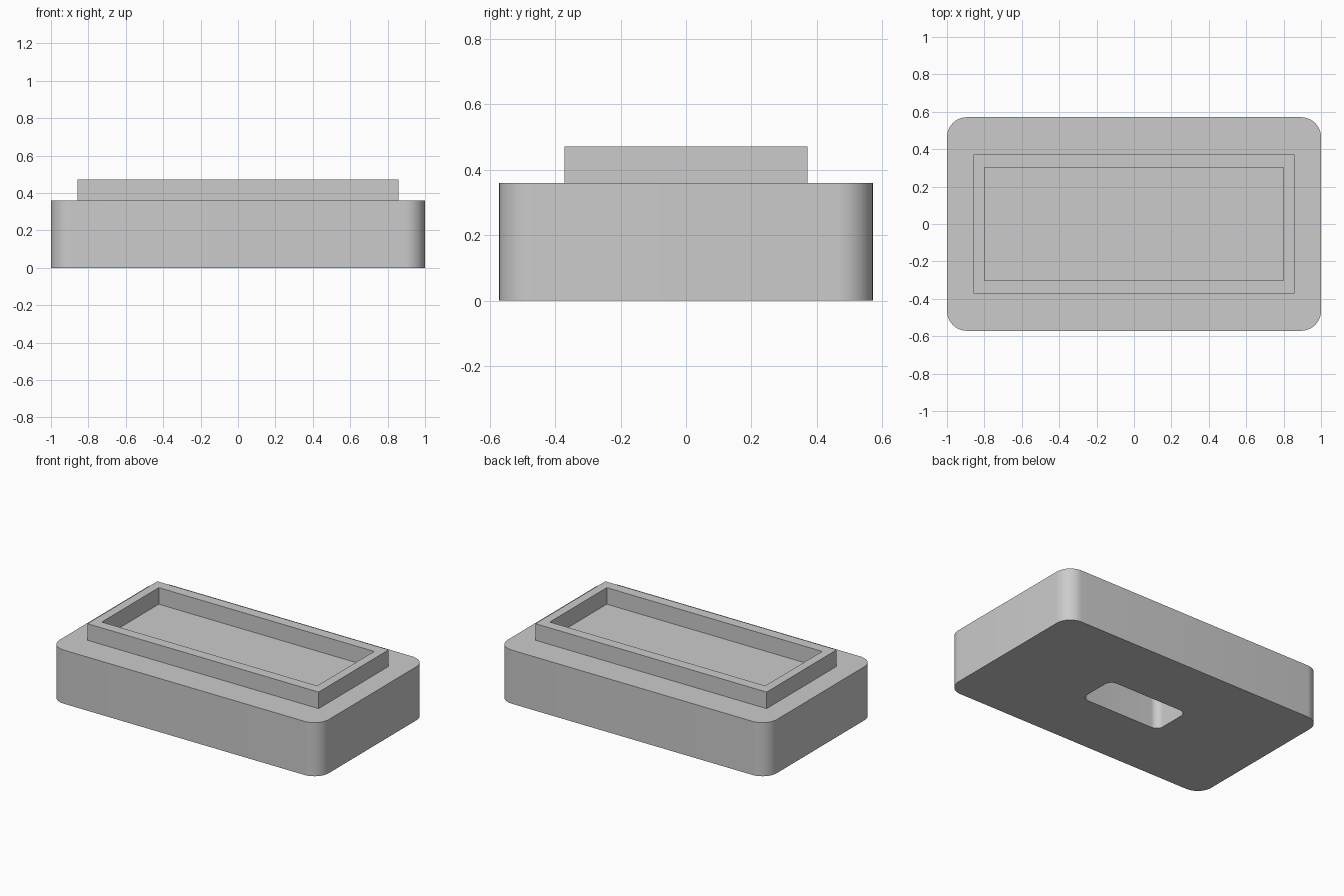
import bpy, bmesh
from math import cos, sin, pi, radians

cube = bpy.data.objects.get("Cube")
if cube:
    bpy.data.objects.remove(cube, do_unlink=True)

grey = bpy.data.materials.new("plain grey")
grey.use_nodes = True
colour = (0.6, 0.6, 0.6, 1)
grey.diffuse_color = colour
grey.node_tree.nodes["Principled BSDF"].inputs["Base Color"].default_value = colour


def outline(hx, hy, r, steps=12):
    """Rectangle outline with optional rounded corners, counter-clockwise."""
    if r == 0:
        return [(hx, hy), (-hx, hy), (-hx, -hy), (hx, -hy)]
    pts = []
    for q, (sx, sy) in enumerate([(1, 1), (-1, 1), (-1, -1), (1, -1)]):
        for i in range(steps + 1):
            a = (q + i / steps) * pi / 2
            pts.append((sx * (hx - r) + r * cos(a), sy * (hy - r) + r * sin(a)))
    return pts


def prism(name, hx, hy, z0, z1, r=0):
    bm = bmesh.new()
    base = bm.faces.new([bm.verts.new((x, y, z0)) for x, y in outline(hx, hy, r)])
    top = bmesh.ops.extrude_face_region(bm, geom=[base])["geom"]
    verts = [g for g in top if isinstance(g, bmesh.types.BMVert)]
    bmesh.ops.translate(bm, verts=verts, vec=(0, 0, z1 - z0))
    bmesh.ops.recalc_face_normals(bm, faces=bm.faces)
    mesh = bpy.data.meshes.new(name)
    bm.to_mesh(mesh)
    bm.free()
    mesh.materials.append(grey)
    ob = bpy.data.objects.new(name, mesh)
    bpy.context.collection.objects.link(ob)
    return ob


def cut(ob, cutter):
    """Subtract the cutter, keep the result and drop the cutter."""
    mod = ob.modifiers.new("cut", 'BOOLEAN')
    mod.operation = 'DIFFERENCE'
    mod.solver = 'EXACT'
    mod.object = cutter
    bpy.ops.object.select_all(action='DESELECT')
    bpy.context.view_layer.objects.active = ob
    ob.select_set(True)
    bpy.ops.object.modifier_apply(modifier=mod.name)
    bpy.data.objects.remove(cutter, do_unlink=True)
    bpy.ops.object.shade_smooth_by_angle(angle=radians(30))


# Rounded block with a slot in its underside
block = prism("base_block", 1, 0.571, 0, 0.36, 0.107)
cut(block, prism("slot_cutter", 0.30, 0.135, -0.1, 0.27, 0.05))

# Raised square-cornered rim on top
rim = prism("raised_rim", 0.859, 0.372, 0.36, 0.471)
cut(rim, prism("rim_cutter", 0.80, 0.302, 0.2, 0.6))
